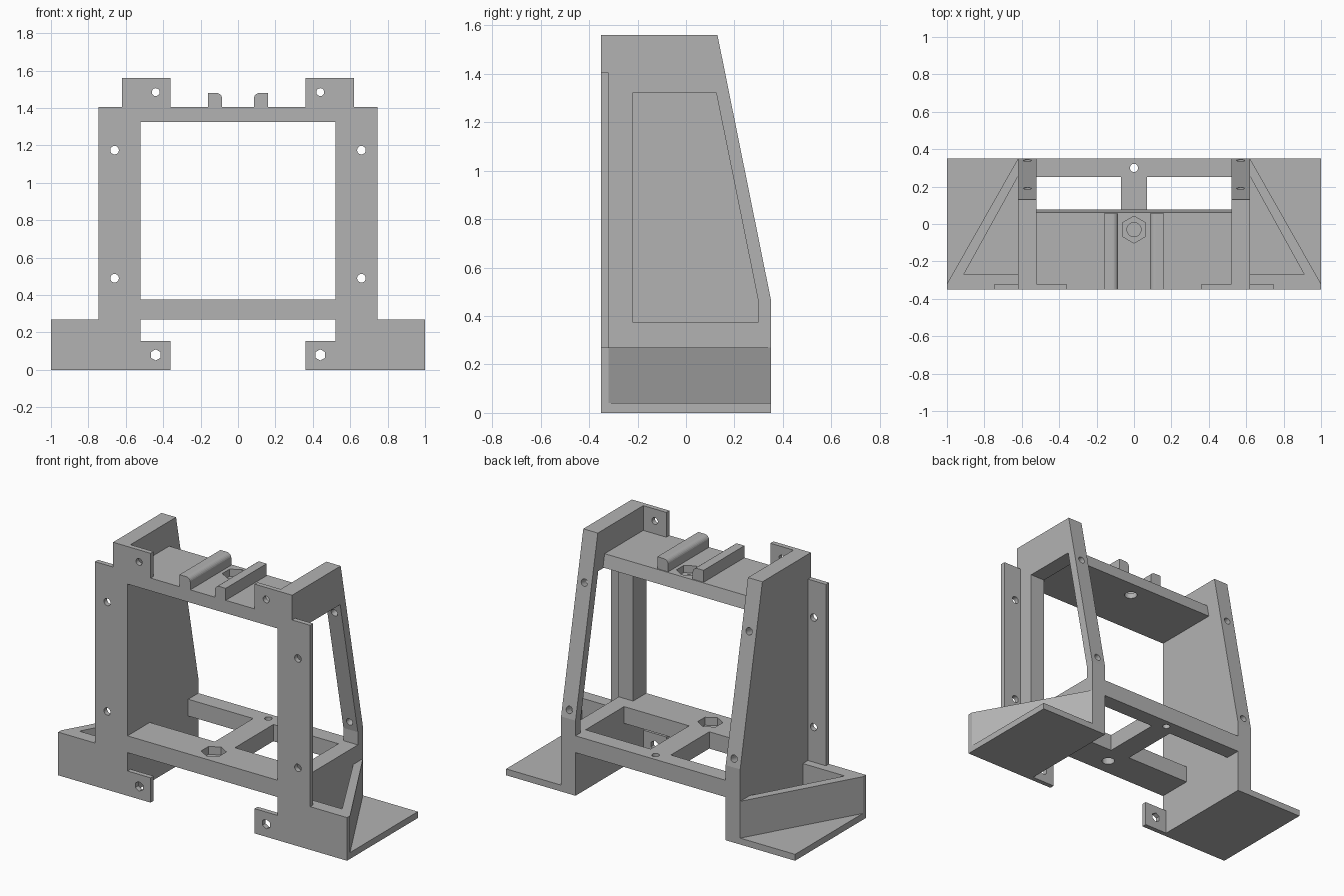
import bpy, bmesh, math
from mathutils import Vector, Matrix

if "Cube" in bpy.data.objects:
    bpy.data.objects.remove(bpy.data.objects["Cube"])

GREY = (0.45, 0.45, 0.45, 1)
mat = bpy.data.materials.new("plain grey")
mat.use_nodes = True
mat.diffuse_color = GREY
mat.node_tree.nodes["Principled BSDF"].inputs["Base Color"].default_value = GREY


def finish(name, bm):
    bmesh.ops.recalc_face_normals(bm, faces=bm.faces)
    mesh = bpy.data.meshes.new(name)
    bm.to_mesh(mesh)
    bm.free()
    mesh.materials.append(mat)
    ob = bpy.data.objects.new(name, mesh)
    bpy.context.collection.objects.link(ob)
    return ob


def prism(name, pts, axis, lo, hi, side=1):
    """Extrude a 2D outline along x, y or z; side -1 mirrors it in x."""
    place = {"x": lambda p, t: (t, p[0], p[1]),
             "y": lambda p, t: (p[0], t, p[1]),
             "z": lambda p, t: (p[0], p[1], t)}[axis]
    bm = bmesh.new()
    base = bm.faces.new([bm.verts.new(place(p, lo)) for p in pts])
    ext = bmesh.ops.extrude_face_region(bm, geom=[base])
    verts = [v for v in ext["geom"] if isinstance(v, bmesh.types.BMVert)]
    bmesh.ops.translate(bm, verts=verts, vec=Vector(place((0, 0), hi - lo)))
    for v in bm.verts:
        v.co.x *= side
    return finish(name, bm)


def rect(a0, a1, b0, b1):
    return [(a0, b0), (a1, b0), (a1, b1), (a0, b1)]


def drill(centre, direction, radius, depth, sides=24):
    """Cutter rod centred on a point, along a direction."""
    bm = bmesh.new()
    turn = Vector(direction).to_track_quat("Z", "Y").to_matrix().to_4x4()
    bmesh.ops.create_cone(bm, cap_ends=True, segments=sides, radius1=radius,
                          radius2=radius, depth=depth,
                          matrix=Matrix.Translation(centre) @ turn)
    return finish("cutter", bm)


def cut(ob, *cutters):
    for c in cutters:
        mod = ob.modifiers.new("cut", "BOOLEAN")
        mod.operation, mod.solver, mod.object = "DIFFERENCE", "EXACT", c
        deps = bpy.context.evaluated_depsgraph_get()
        mesh = bpy.data.meshes.new_from_object(ob.evaluated_get(deps))
        ob.modifiers.clear()
        ob.data = mesh
        bpy.data.objects.remove(c)


FRONT, BACK, IN, OUT, THIN = -0.35, 0.35, 0.52, 0.62, -0.32
UP, ALONG_Y = (0, 0, 1), (0, 1, 0)

for word, s in (("left", 1), ("right", -1)):
    # side frame with sloping rear leg, window and rear screw holes
    outline = [(FRONT, 0), (BACK, 0), (BACK, 0.47), (0.13, 1.56), (FRONT, 1.56)]
    window = [(-0.22, 0.375), (0.3, 0.375), (0.3, 0.455), (0.125, 1.32), (-0.22, 1.32)]
    frame = prism(word + "_side_frame", outline, "x", IN, OUT, s)
    cut(frame, prism("cutter", window, "x", IN - 0.1, OUT + 0.1, s),
        *[drill((s * 0.57, y, z), (0, 0.98, 0.2), 0.022, 0.2)
          for y, z in ((0.34, 0.52), (0.19, 1.26))])

    # thin front flange
    flange = prism(word + "_front_flange", rect(OUT, 0.745, 0.27, 1.405), "y", FRONT, THIN, s)
    cut(flange, *[drill((s * 0.66, FRONT, z), ALONG_Y, 0.023, 0.2) for z in (0.49, 1.175)])

    # upper and lower screw tabs
    for level, z0, z1, zh, r, n in (("lower", 0, 0.155, 0.08, 0.03, 6),
                                    ("upper", 1.405, 1.56, 1.485, 0.021, 24)):
        tab = prism(f"{word}_{level}_tab", rect(0.36, IN, z0, z1), "y", FRONT, THIN, s)
        cut(tab, drill((s * 0.44, FRONT, zh), ALONG_Y, r, 0.2, n))

    # foot plate and hollow triangular brace
    prism(word + "_foot_plate", rect(OUT, 1, FRONT, BACK), "z", 0, 0.04, s)
    brace = prism(word + "_foot_brace",
                  [(OUT, FRONT), (1, FRONT), (1, THIN), (OUT, BACK)], "z", 0.04, 0.27, s)
    cut(brace, prism("cutter", [(0.6, -0.27), (0.91, -0.27), (OUT, 0.255), (0.6, 0.29)],
                     "z", 0.041, 0.4, s))

    # rail on the top deck, rounded on its inner upper edge
    arc = [(0.115 - 0.03 * math.sin(a), 1.45 + 0.03 * math.cos(a))
           for a in (i * math.pi / 12 for i in range(7))]
    prism(word + "_deck_rail", [(0.085, 1.405), (0.16, 1.405), (0.16, 1.48)] + arc,
          "y", FRONT, 0.055, s)

# top deck with nut recess
deck = prism("top_deck", [(FRONT, 1.325), (0.078, 1.325), (0.062, 1.405), (FRONT, 1.405)],
             "x", -IN, IN)
cut(deck, drill((0, -0.03, 1.405), UP, 0.072, 0.09, 6), drill((0, -0.03, 1.36), UP, 0.038, 0.3))

# lower frame with two openings, nut recess and rear hole
lower = prism("lower_frame", rect(-IN, IN, FRONT, BACK), "z", 0.27, 0.375)
cut(lower, *[prism("cutter", rect(0.07, IN + 0.1, -0.13, 0.25), "z", 0.1, 0.5, s) for s in (1, -1)],
    drill((0, -0.24, 0.375), UP, 0.072, 0.1, 6), drill((0, -0.24, 0.32), UP, 0.038, 0.3),
    drill((0, 0.3, 0.32), UP, 0.022, 0.3))
